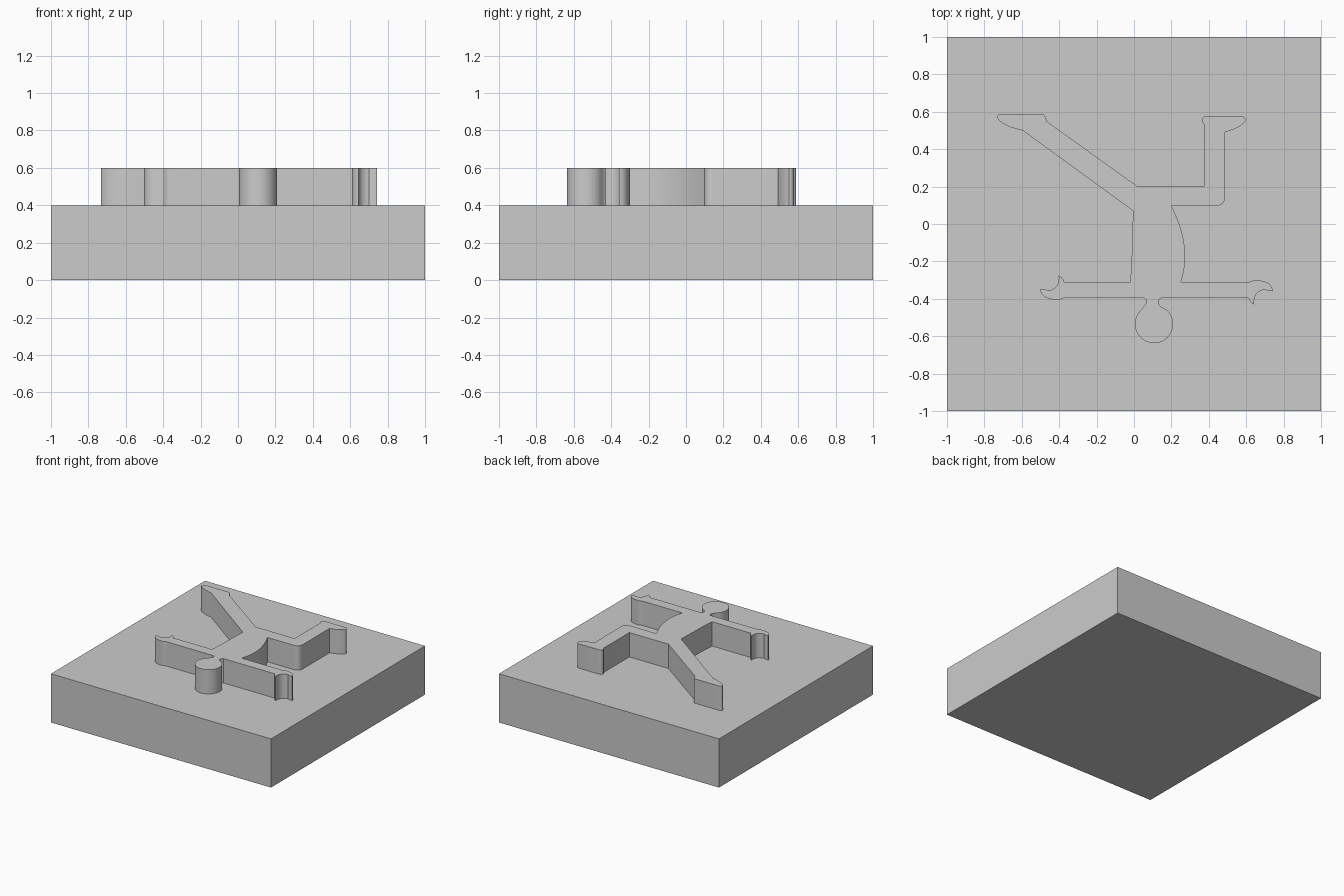
import bpy
import bmesh
import math
from mathutils import Vector

cube = bpy.data.objects.get("Cube")
if cube:
    bpy.data.objects.remove(cube, do_unlink=True)

grey = bpy.data.materials.new("plain grey")
grey.use_nodes = True
color = (0.6, 0.6, 0.6, 1)
grey.diffuse_color = color
grey.node_tree.nodes["Principled BSDF"].inputs["Base Color"].default_value = color


def bend(a, control, b, steps=8):
    """Points of a curved edge from a to b, pulled towards control."""
    a, c, b = Vector(a), Vector(control), Vector(b)
    return [a * (1 - t) ** 2 + c * 2 * t * (1 - t) + b * t * t
            for t in (i / steps for i in range(steps + 1))]


def arc(centre, radius, start, end, steps=32):
    """Points along a circle between two angles in degrees."""
    angles = [math.radians(start + (end - start) * i / steps) for i in range(steps + 1)]
    return [Vector((centre[0] + radius * math.cos(a), centre[1] + radius * math.sin(a)))
            for a in angles]


def half_turn(points, centre):
    return [2 * Vector(centre) - Vector(p) for p in points]


def extrude_outline(name, outline, bottom, top):
    """Solid prism over an outline, with smooth curved walls."""
    bm = bmesh.new()
    clean = []
    for p in map(Vector, outline):
        if not clean or (p - clean[-1]).length > 0.001:
            clean.append(p)
    face = bm.faces.new([bm.verts.new((p.x, p.y, bottom)) for p in clean])
    walls = bmesh.ops.extrude_face_region(bm, geom=[face], use_keep_orig=True)
    raised = [v for v in walls["geom"] if isinstance(v, bmesh.types.BMVert)]
    bmesh.ops.translate(bm, verts=raised, vec=(0, 0, top - bottom))
    bmesh.ops.recalc_face_normals(bm, faces=bm.faces)
    mesh = bpy.data.meshes.new(name)
    bm.to_mesh(mesh)
    bm.free()
    mesh.materials.append(grey)
    obj = bpy.data.objects.new(name, mesh)
    bpy.context.collection.objects.link(obj)
    bpy.ops.object.select_all(action="DESELECT")
    obj.select_set(True)
    bpy.context.view_layer.objects.active = obj
    bpy.ops.object.shade_smooth_by_angle(angle=math.radians(30))
    return obj


# Square base slab
extrude_outline("base_slab", [(-1, -1), (1, -1), (1, 1), (-1, 1)], 0, 0.4)

# Bent leg with its foot
bent_leg = [(0.02, 0.2), (0.375, 0.2)]
bent_leg += bend((0.375, 0.53), (0.37, 0.54), (0.363, 0.55), 3)
bent_leg += bend((0.363, 0.55), (0.365, 0.578), (0.395, 0.578))
bent_leg += bend((0.57, 0.578), (0.595, 0.575), (0.597, 0.55))
bent_leg += bend((0.597, 0.55), (0.565, 0.51), (0.487, 0.492))
bent_leg += bend((0.487, 0.15), (0.487, 0.097), (0.435, 0.097))

# Curved side of the torso
torso_side = bend((0.2, 0.097), (0.315, -0.13), (0.25, -0.31), 14)

# Open hand, used on both arms with a half turn
hand = bend((0.61, -0.31), (0.625, -0.31), (0.64, -0.3), 3)
hand += bend((0.64, -0.3), (0.735, -0.3), (0.742, -0.357), 10)
hand += bend((0.742, -0.357), (0.718, -0.362), (0.7, -0.35), 5)
hand += bend((0.7, -0.35), (0.635, -0.36), (0.643, -0.43), 10)
hand += bend((0.643, -0.43), (0.62, -0.42), (0.613, -0.396), 5)

# Neck and round head
head = bend((0.145, -0.396), (0.115, -0.415), (0.145, -0.443), 10)
head += arc((0.107, -0.535), 0.102, 48, -228)
head += bend((0.03, -0.466), (0.085, -0.415), (0.055, -0.396), 10)

# Straight leg with its foot
straight_leg = [(-0.02, -0.31), (-0.013, -0.2), (-0.005, 0.07), (-0.595, 0.5)]
straight_leg += bend((-0.595, 0.5), (-0.71, 0.525), (-0.733, 0.57))
straight_leg += bend((-0.733, 0.57), (-0.73, 0.588), (-0.705, 0.588))
straight_leg += bend((-0.495, 0.588), (-0.472, 0.59), (-0.468, 0.55))

outline = bent_leg + torso_side + hand + head
outline += half_turn(hand, (0.12, -0.353)) + straight_leg
extrude_outline("raised_figure", outline, 0.39, 0.6)
